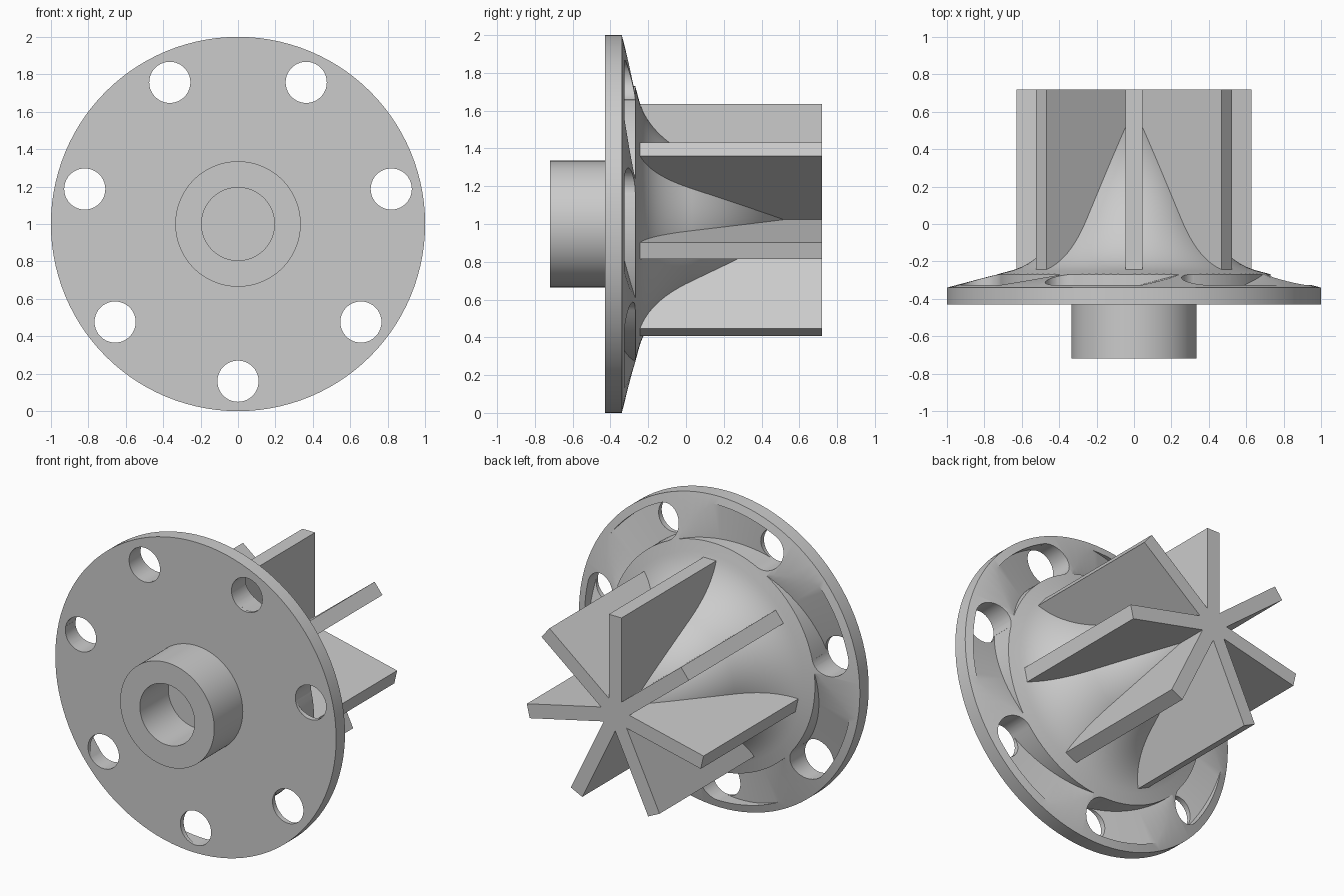
import bpy, bmesh, math
from mathutils import Vector

if "Cube" in bpy.data.objects:
    bpy.data.objects.remove(bpy.data.objects["Cube"], do_unlink=True)

COUNT = 7
STEP = 2 * math.pi / COUNT

grey = bpy.data.materials.new("plain grey")
grey.use_nodes = True
grey.diffuse_color = (0.6, 0.6, 0.6, 1)
grey.node_tree.nodes["Principled BSDF"].inputs["Base Color"].default_value = (0.6, 0.6, 0.6, 1)


def polar(r, a, y):
    return Vector((r * math.cos(a), y, 1 + r * math.sin(a)))


def finish(name, bm):
    bmesh.ops.remove_doubles(bm, verts=bm.verts, dist=1e-5)
    bmesh.ops.recalc_face_normals(bm, faces=bm.faces)
    mesh = bpy.data.meshes.new(name)
    bm.to_mesh(mesh)
    bm.free()
    obj = bpy.data.objects.new(name, mesh)
    bpy.context.collection.objects.link(obj)
    mesh.materials.append(grey)
    return obj


def lathe(name, profile, segments=112):
    """Revolve (radius, y) points about the flange axis."""
    bm = bmesh.new()
    verts = [bm.verts.new(polar(r, 0, y)) for r, y in profile]
    edges = [bm.edges.new(pair) for pair in zip(verts, verts[1:])]
    bmesh.ops.spin(bm, geom=verts + edges, cent=(0, 0, 1), axis=(0, 1, 0),
                   angle=2 * math.pi, steps=segments, use_merge=True)
    return finish(name, bm)


def loft(bm, rings):
    """Skin a row of closed rings and cap both ends."""
    rows = [[bm.verts.new(p) for p in ring] for ring in rings]
    for a, b in zip(rows, rows[1:]):
        for i in range(len(a)):
            j = (i + 1) % len(a)
            bm.faces.new((a[i], a[j], b[j], b[i]))
    bm.faces.new(rows[0])
    bm.faces.new(rows[-1])


def cut(target, cutter):
    mod = target.modifiers.new("cut", 'BOOLEAN')
    mod.operation = 'DIFFERENCE'
    mod.solver = 'EXACT'
    mod.object = cutter
    bpy.context.view_layer.objects.active = target
    bpy.ops.object.modifier_apply(modifier=mod.name)
    bpy.data.objects.remove(cutter, do_unlink=True)


# Flange, bored hub and flared cone as one turned body
p0, p1, p2 = Vector((0.36, 0.03)), Vector((0.48, -0.204)), Vector((0.66, -0.25))
flare = []
for i in range(13):
    t = i / 12
    flare.append(tuple(p0 * (1 - t) ** 2 + p1 * 2 * t * (1 - t) + p2 * t * t))
profile = [(0, -0.43), (0.195, -0.43), (0.195, -0.72), (0.335, -0.72),
           (0.335, -0.43), (1, -0.43), (1, -0.34)] + flare[::-1] + [(0, 0.715)]
body = lathe("flange_and_cone", profile)

# Ramped arc pockets, deepest at each bolt hole
for k in range(COUNT):
    start = -math.pi / 2 + k * STEP
    rings = []
    for i in range(17):
        t = i / 16
        a = start - math.radians(45) * t
        floor = -0.42 + 0.15 * t
        rings.append([polar(0.73, a, floor), polar(0.95, a, floor),
                      polar(0.95, a, -0.2), polar(0.73, a, -0.2)])
    bm = bmesh.new()
    loft(bm, rings)
    cut(body, finish("pocket_cutter", bm))

# Bolt holes through the flange
for k in range(COUNT):
    centre = polar(0.84, -math.pi / 2 + k * STEP, 0)
    bm = bmesh.new()
    loft(bm, [[centre + Vector((0.11 * math.cos(2 * math.pi * i / 40), y,
                                0.11 * math.sin(2 * math.pi * i / 40)))
               for i in range(40)] for y in (-0.6, -0.19)])
    cut(body, finish("hole_cutter", bm))

# Seven straight blades meeting on the axis
half, tip = 0.045, 0.635
outline = []
for k in range(COUNT):
    a = math.pi / 2 + k * STEP
    spread = math.atan2(half, tip)
    reach = math.hypot(half, tip)
    outline += [(reach, a - spread), (reach, a + spread),
                (half / math.sin(STEP / 2), a + STEP / 2)]
bm = bmesh.new()
loft(bm, [[polar(r, a, y) for r, a in outline] for y in (-0.243, 0.72)])
blades = finish("blades", bm)

# Smooth turned surfaces, sharp edges kept
bpy.ops.object.select_all(action='DESELECT')
body.select_set(True)
bpy.context.view_layer.objects.active = body
bpy.ops.object.shade_smooth_by_angle(angle=math.radians(25))
body.select_set(False)
